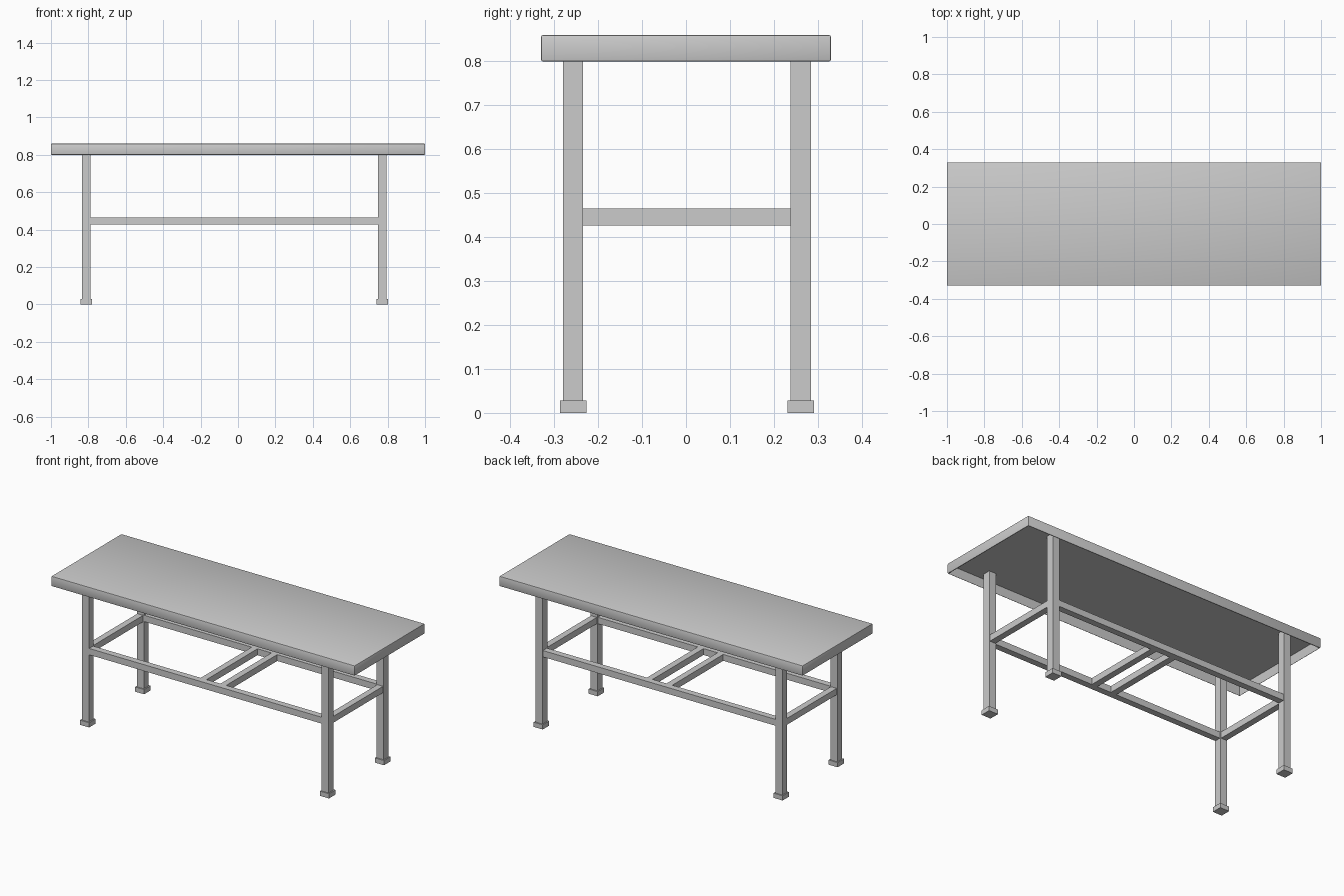
import bpy, bmesh

if "Cube" in bpy.data.objects:
    bpy.data.objects.remove(bpy.data.objects["Cube"])


def box(name, x0, x1, y0, y1, z0, z1):
    """Axis-aligned box given by its limits."""
    bm = bmesh.new()
    bmesh.ops.create_cube(bm, size=1)
    for v in bm.verts:
        v.co.x = x1 if v.co.x > 0 else x0
        v.co.y = y1 if v.co.y > 0 else y0
        v.co.z = z1 if v.co.z > 0 else z0
    mesh = bpy.data.meshes.new(name)
    bm.to_mesh(mesh)
    bm.free()
    obj = bpy.data.objects.new(name, mesh)
    bpy.context.collection.objects.link(obj)
    return obj


# Table top: a shallow upside-down tray, hollow underneath
top = box("table_top", -1, 1, -0.33, 0.33, 0.80, 0.86)
bm = bmesh.new()
bm.from_mesh(top.data)
bm.faces.ensure_lookup_table()
under = min(bm.faces, key=lambda f: f.calc_center_median().z)
bmesh.ops.inset_region(bm, faces=[under], thickness=0.014)
for v in under.verts:
    v.co.z = 0.851
outer = [e for e in bm.edges
         if all(abs(v.co.x) > 0.995 and abs(v.co.y) > 0.325 for v in e.verts)]
bmesh.ops.bevel(bm, geom=outer, offset=0.004, segments=2, profile=0.5, affect='EDGES')
bm.to_mesh(top.data)
bm.free()
bpy.context.view_layer.objects.active = top
top.select_set(True)
bpy.ops.object.shade_smooth_by_angle()

# Legs with square foot caps
LEG_X = {"left": -0.811, "right": 0.771}
LEG_Y = {"front": -0.257, "back": 0.261}
H, F = 0.023, 0.03
for side, x in LEG_X.items():
    for end, y in LEG_Y.items():
        box(f"{end}_{side}_leg", x - H, x + H, y - H, y + H, 0.02, 0.853)
        box(f"{end}_{side}_foot", x - F, x + F, y - F, y + F, 0, 0.028)

# Stretcher frame between the legs
Z0, Z1, B = 0.427, 0.465, 0.019
XL, XR = LEG_X["left"] + H, LEG_X["right"] - H
YF, YB = LEG_Y["front"] + H, LEG_Y["back"] - H
for end, y in LEG_Y.items():
    box(f"{end}_stretcher", XL, XR, y - B, y + B, Z0, Z1)
for side, x in LEG_X.items():
    box(f"{side}_stretcher", x - B, x + B, YF, YB, Z0, Z1)

# Two cross bars near the middle
for side, x in (("left", -0.06), ("right", 0.07)):
    box(f"{side}_cross_bar", x - B, x + B,
        LEG_Y["front"] + B, LEG_Y["back"] - B, Z0, Z1)
